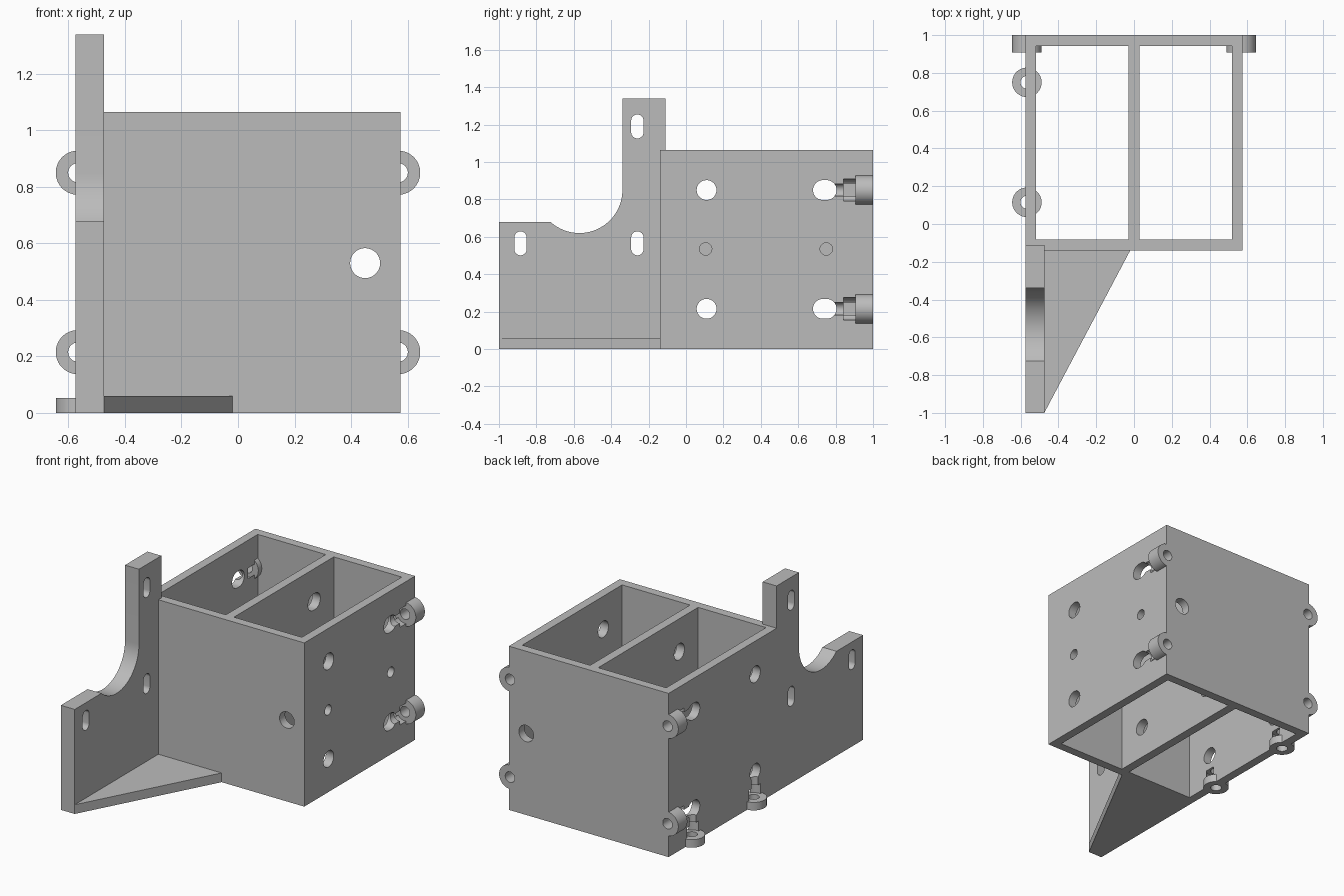
import bpy
import bmesh
from math import sin, cos, pi, asin
from mathutils import Matrix, Vector

if "Cube" in bpy.data.objects:
    bpy.data.objects.remove(bpy.data.objects["Cube"])

grey = bpy.data.materials.new("plain grey")
grey.use_nodes = True
grey.diffuse_color = (0.5, 0.5, 0.5, 1)
grey.node_tree.nodes["Principled BSDF"].inputs["Base Color"].default_value = (0.5, 0.5, 0.5, 1)

SEGMENTS = 48
HALF_W, WALL = 0.575, 0.057
FRONT, BACK, TOP = -0.14, 1.0, 1.065
TAB_X = 0.567
LEVELS = (0.215, 0.85)          # heights of the side holes and rear tabs
FRONT_Y, REAR_Y = 0.11, 0.745   # depths of the side holes


def prism(name, points, axis, start, end):
    """Extrude a flat outline along an axis: x takes (y, z), y takes (x, z), z takes (x, y)."""
    place = {"x": lambda a, b, t: (t, a, b),
             "y": lambda a, b, t: (a, t, b),
             "z": lambda a, b, t: (a, b, t)}[axis]
    bm = bmesh.new()
    face = bm.faces.new([bm.verts.new(place(a, b, start)) for a, b in points])
    grown = bmesh.ops.extrude_face_region(bm, geom=[face])["geom"]
    shift = Vector(place(0, 0, end - start))
    bmesh.ops.translate(bm, vec=shift, verts=[g for g in grown if isinstance(g, bmesh.types.BMVert)])
    bmesh.ops.recalc_face_normals(bm, faces=bm.faces)
    mesh = bpy.data.meshes.new(name)
    bm.to_mesh(mesh)
    bm.free()
    obj = bpy.data.objects.new(name, mesh)
    mesh.materials.append(grey)
    bpy.context.collection.objects.link(obj)
    return obj


def box(name, x, y, z):
    return prism(name, [(x[0], y[0]), (x[1], y[0]), (x[1], y[1]), (x[0], y[1])], "z", *z)


def stadium(a, b, r, da=0.0, db=0.0):
    """Round outline, stretched by da or db between the two half circles."""
    pts = []
    for i in range(SEGMENTS):
        t = 2 * pi * (i + 0.5) / SEGMENTS
        c, s = cos(t), sin(t)
        pts.append((a + r * c + (da if c > 0 else -da), b + r * s + (db if s > 0 else -db)))
    return pts


def combine(target, tool, operation):
    mod = target.modifiers.new("combine", "BOOLEAN")
    mod.operation, mod.solver, mod.object = operation, "EXACT", tool
    bpy.context.view_layer.objects.active = target
    bpy.ops.object.modifier_apply(modifier=mod.name)
    bpy.data.objects.remove(tool)


# Two-bay housing, open above and below
housing = box("housing", (-HALF_W, HALF_W), (FRONT, BACK), (0, TOP))
for side in (-1, 1):
    bay = sorted((side * 0.029, side * (HALF_W - WALL)))
    combine(housing, box("bay", bay, (FRONT + WALL, BACK - WALL), (-0.1, TOP + 0.1)), "DIFFERENCE")

# Mounting plate with a round cutout, and its triangular foot
arc_y, arc_z, arc_r = -0.57, 0.85, 0.23
first = pi + asin((arc_z - 0.68) / arc_r)
outline = [(-1, 0), (-1, 0.68)]
for i in range(25):
    t = first + (2 * pi - first) * i / 24
    outline.append((arc_y + arc_r * cos(t), arc_z + arc_r * sin(t)))
outline += [(-0.34, 1.34), (-0.11, 1.34), (-0.11, 0)]
combine(housing, prism("plate", outline, "x", -HALF_W, -0.475), "UNION")
foot = [(-0.55, -1), (-0.475, -1), (-0.02, FRONT), (-0.02, -0.11), (-0.55, -0.11)]
combine(housing, prism("foot", foot, "z", 0, 0.06), "UNION")

# Round screw tabs along the rear corners and under the right wall
for side in (-1, 1):
    for z in LEVELS:
        combine(housing, prism("rear_tab", stadium(side * TAB_X, z, 0.078), "y", 0.907, BACK), "UNION")
for y in (FRONT_Y + 0.005, REAR_Y + 0.005):
    combine(housing, prism("base_tab", stadium(-TAB_X, y, 0.078), "z", 0, 0.052), "UNION")

cutters = []

# Slots in the plate
for y, z in ((-0.885, 0.565), (-0.26, 0.565), (-0.26, 1.19)):
    cutters.append(prism("slot", stadium(y, z, 0.033, db=0.031), "x", -0.7, -0.4))

# Access holes through all upright walls
for z in LEVELS:
    cutters.append(prism("round_hole", stadium(FRONT_Y, z, 0.053), "x", -1, 1))
    cutters.append(prism("long_hole", stadium(REAR_Y - 0.003, z, 0.053, da=0.01), "x", -1, 1))

# Small holes in the left wall only, cable hole front to back
for y in (0.105, 0.75):
    cutters.append(prism("small_hole", stadium(y, 0.535, 0.033), "x", 0.4, 0.7))
cutters.append(prism("cable_hole", stadium(0.45, 0.53, 0.053), "y", -0.3, 1.1))

# Screw bores with wider pockets for the heads
for side in (-1, 1):
    for z in LEVELS:
        cutters.append(prism("bore", stadium(side * TAB_X, z, 0.034), "y", 0.74, 1.1))
        cutters.append(prism("pocket", stadium(side * TAB_X, z, 0.06), "y", 0.843, 0.907))
for y in (FRONT_Y + 0.005, REAR_Y + 0.005):
    cutters.append(prism("bore", stadium(-TAB_X, y, 0.034), "z", -0.1, 0.215))
    cutters.append(prism("pocket", stadium(-TAB_X, y, 0.06), "z", 0.052, 0.118))

for cutter in cutters:
    combine(housing, cutter, "DIFFERENCE")

# Smooth round surfaces, sharp edges kept
bpy.ops.object.select_all(action="DESELECT")
housing.select_set(True)
bpy.context.view_layer.objects.active = housing
bpy.ops.object.shade_smooth_by_angle(angle=pi / 6)
